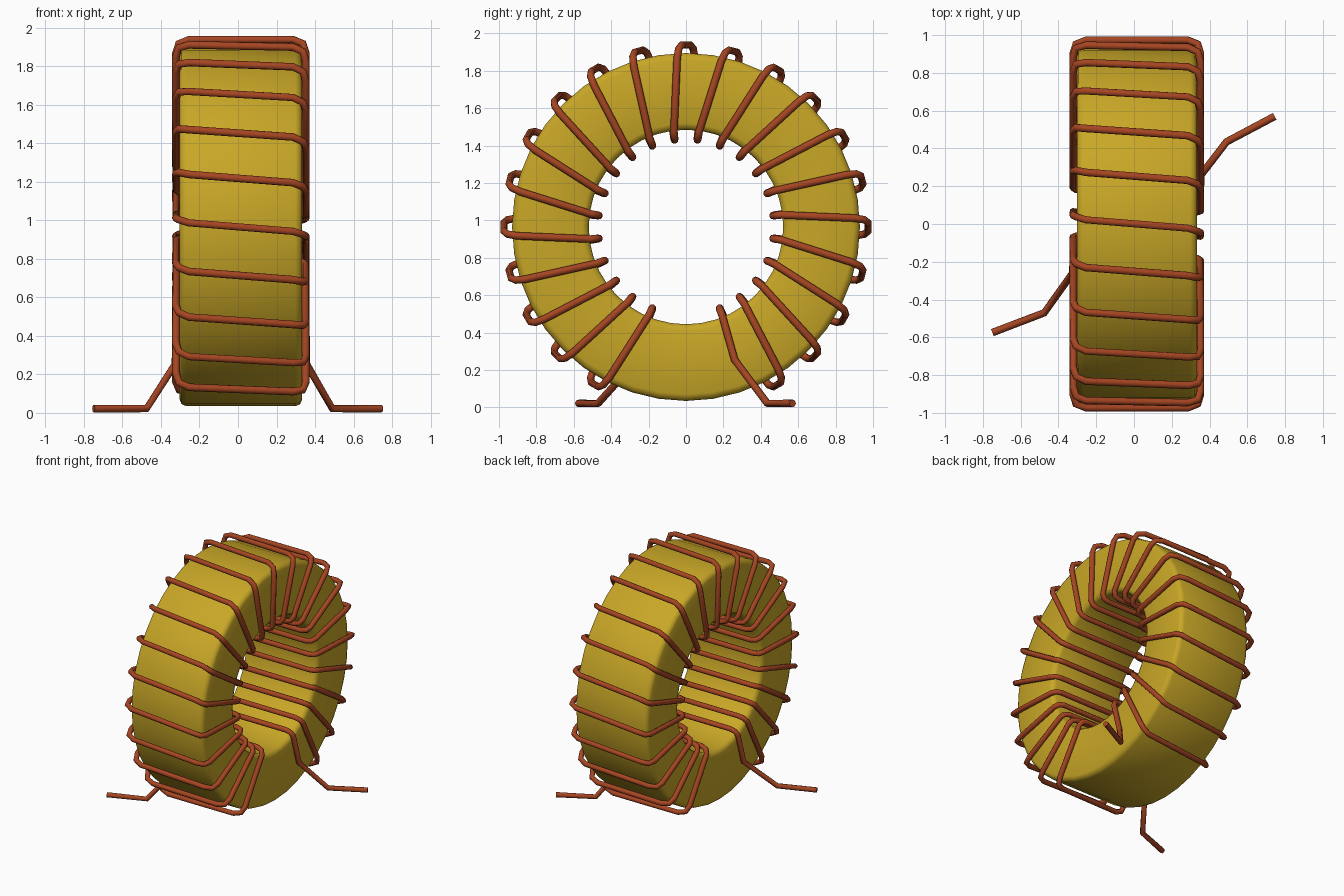
import bpy, bmesh, math
from mathutils import Vector, Matrix

if "Cube" in bpy.data.objects:
    bpy.data.objects.remove(bpy.data.objects["Cube"], do_unlink=True)

CENTRE = Vector((0.015, 0.0, 0.965))


def material(name, rgb):
    mat = bpy.data.materials.new(name)
    mat.use_nodes = True
    mat.diffuse_color = (*rgb, 1)
    mat.node_tree.nodes["Principled BSDF"].inputs["Base Color"].default_value = (*rgb, 1)
    return mat


def smooth(obj, degrees):
    bpy.ops.object.select_all(action='DESELECT')
    obj.select_set(True)
    bpy.context.view_layer.objects.active = obj
    bpy.ops.object.shade_smooth_by_angle(angle=math.radians(degrees))


def ring_point(degrees, radius, x):
    """Point around the ring's x axis; 0 degrees is +y, 90 is up."""
    a = math.radians(degrees)
    return CENTRE + Vector((x, radius * math.cos(a), radius * math.sin(a)))


yellow = material("ferrite yellow", (0.58, 0.385, 0.02))
copper = material("copper", (0.38, 0.06, 0.016))

# Ring core: a rectangle with softened corners, spun about the x axis
R_IN, R_OUT, HALF, BEV = 0.52, 0.93, 0.318, 0.035
profile = []
for cx, cr, start in ((HALF - BEV, R_OUT - BEV, 0), (BEV - HALF, R_OUT - BEV, 90),
                      (BEV - HALF, R_IN + BEV, 180), (HALF - BEV, R_IN + BEV, 270)):
    for step in (0, 45, 90):
        a = math.radians(start + step)
        profile.append((cx + BEV * math.cos(a), cr + BEV * math.sin(a)))

bm = bmesh.new()
verts = [bm.verts.new((x, 0, r)) for x, r in profile]
edges = [bm.edges.new((verts[i], verts[(i + 1) % len(verts)])) for i in range(len(verts))]
bmesh.ops.spin(bm, geom=verts + edges, cent=(0, 0, 0), axis=(1, 0, 0),
               angle=math.tau, steps=40, use_duplicate=False)
bmesh.ops.remove_doubles(bm, verts=bm.verts[:], dist=0.0005)
bmesh.ops.recalc_face_normals(bm, faces=bm.faces[:])
bm.transform(Matrix.Translation(CENTRE))
mesh = bpy.data.meshes.new("ring_core")
bm.to_mesh(mesh)
bm.free()
mesh.materials.append(yellow)
core = bpy.data.objects.new("ring_core", mesh)
bpy.context.collection.objects.link(core)
smooth(core, 50)

# Winding: each turn runs over the rim, down one side, through the hole, up the other
SIDE = 0.337
over_rim = [(-3, 0.905, -SIDE), (-2.3, 0.955, -0.322), (-1.3, 0.974, -0.27),
            (1.3, 0.974, 0.27), (2.3, 0.955, 0.322), (3, 0.905, SIDE)]
through_hole = [(7.2, 0.515, SIDE), (7.3, 0.482, 0.32), (7.4, 0.469, 0.28),
                (7.6, 0.469, -0.28), (7.7, 0.482, -0.32), (7.8, 0.515, -SIDE)]

path = [Vector((0.745, 0.57, 0.022)), Vector((0.49, 0.435, 0.022)), Vector((0.355, 0.26, 0.255))]
path += [ring_point(-75 + a, r, x) for a, r, x in through_hole]
for turn in range(-4, 17):
    path += [ring_point(15 * turn + a, r, x) for a, r, x in over_rim + through_hole]
path += [Vector((-0.325, -0.26, 0.255)), Vector((-0.475, -0.47, 0.022)), Vector((-0.75, -0.575, 0.022))]

curve = bpy.data.curves.new("wire_winding", 'CURVE')
curve.dimensions = '3D'
curve.bevel_depth = 0.02
curve.bevel_resolution = 2
curve.use_fill_caps = True
spline = curve.splines.new('POLY')
spline.points.add(len(path) - 1)
for point, co in zip(spline.points, path):
    point.co = (*co, 1)
curve.materials.append(copper)
wire = bpy.data.objects.new("wire_winding", curve)
bpy.context.collection.objects.link(wire)
bpy.ops.object.select_all(action='DESELECT')
wire.select_set(True)
bpy.context.view_layer.objects.active = wire
bpy.ops.object.convert(target='MESH')
smooth(bpy.context.view_layer.objects.active, 50)
